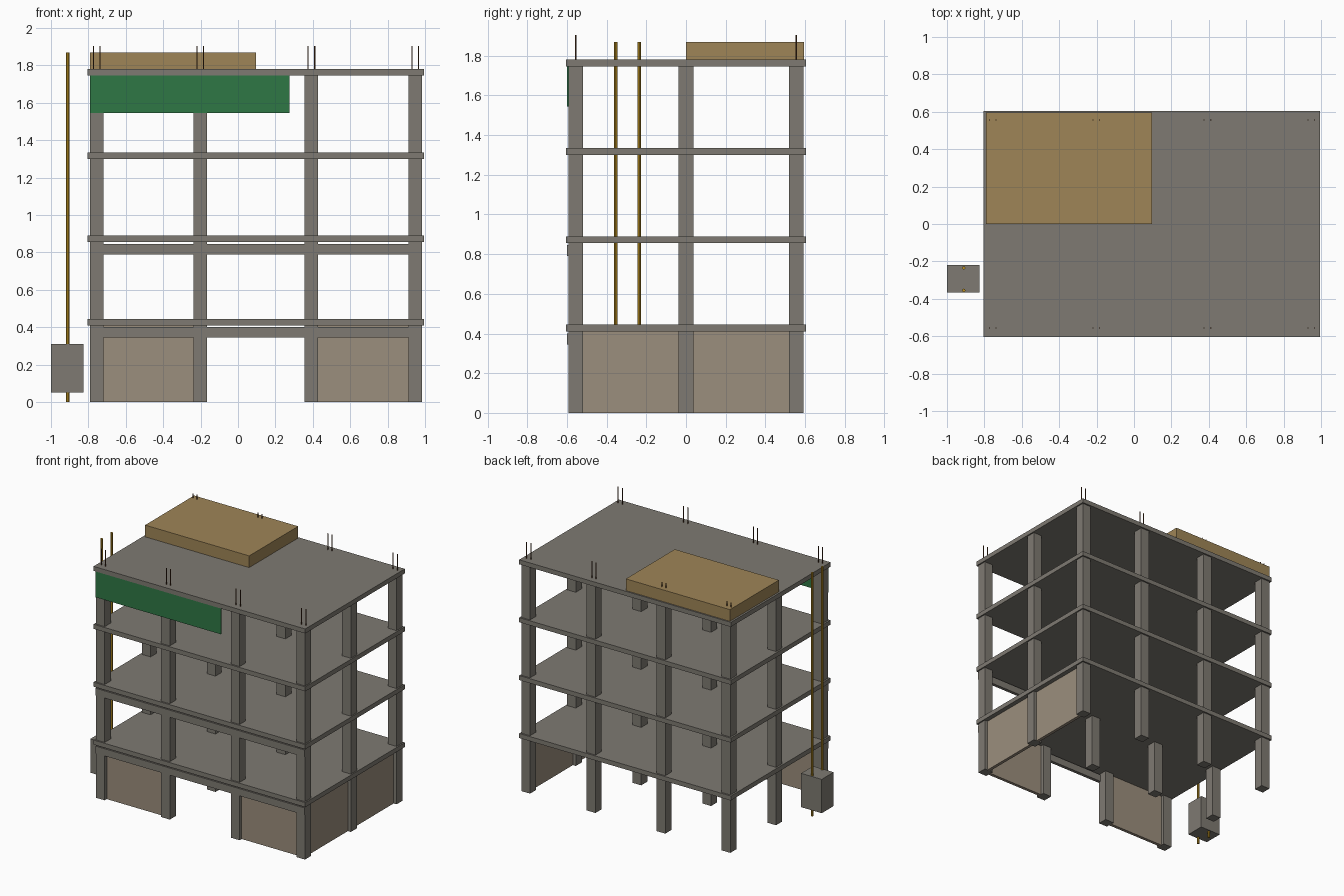
import bpy
import bmesh
from mathutils import Matrix

if "Cube" in bpy.data.objects:
    bpy.data.objects.remove(bpy.data.objects["Cube"])


def material(name, rgb):
    m = bpy.data.materials.new(name)
    m.diffuse_color = (*rgb, 1.0)
    m.use_nodes = True
    m.node_tree.nodes["Principled BSDF"].inputs["Base Color"].default_value = m.diffuse_color
    return m


CONCRETE = material("concrete grey", (0.21, 0.195, 0.168))
PLASTER = material("wall beige", (0.33, 0.272, 0.205))
TIMBER = material("timber tan", (0.345, 0.235, 0.095))
GREEN = material("banner green", (0.028, 0.185, 0.06))
YELLOW = material("mast yellow", (0.52, 0.29, 0.016))
RUST = material("rebar brown", (0.12, 0.05, 0.02))


def finish(name, bm, mat):
    mesh = bpy.data.meshes.new(name)
    bm.to_mesh(mesh)
    bm.free()
    mesh.materials.append(mat)
    obj = bpy.data.objects.new(name, mesh)
    bpy.context.collection.objects.link(obj)
    return obj


def box(name, x, y, z, mat):
    """Box from (min, max) pairs on each axis."""
    bm = bmesh.new()
    centre = [(a + b) / 2 for a, b in (x, y, z)]
    size = [b - a for a, b in (x, y, z)]
    bmesh.ops.create_cube(
        bm, size=1, matrix=Matrix.Translation(centre) @ Matrix.Diagonal((*size, 1)))
    return finish(name, bm, mat)


def rod(name, x, y, z, radius, sides, mat):
    """Upright rod between two heights."""
    bm = bmesh.new()
    bmesh.ops.create_cone(
        bm, cap_ends=True, segments=sides, radius1=radius, radius2=radius,
        depth=z[1] - z[0], matrix=Matrix.Translation((x, y, sum(z) / 2)))
    return finish(name, bm, mat)


COL_X = (-0.755, -0.202, 0.392, 0.948)
COL_Y = (-0.556, 0.0, 0.556)
H = 0.037          # half column width
STOREY = 0.445
SLAB = 0.035

# Floor slabs and the columns of each storey
for level in range(4):
    base = level * STOREY
    top = base + STOREY
    box("floor_slab", (-0.805, 0.995), (-0.605, 0.605), (top - SLAB, top), CONCRETE)
    for cx in COL_X:
        for cy in COL_Y:
            box("column", (cx - H, cx + H), (cy - H, cy + H),
                (base, top - SLAB), CONCRETE)

# Front beams just under the first two slabs
for z in ((0.345, 0.40), (0.79, 0.845)):
    box("front_beam", (-0.79, 0.985), (-0.60, -0.575), z, CONCRETE)

# Ground floor infill walls: outer front bays and the whole right side
for a, b in ((0, 1), (2, 3)):
    box("front_wall", (COL_X[a] + H, COL_X[b] - H), (-0.568, -0.544),
        (0, STOREY - SLAB), PLASTER)
for a, b in ((0, 1), (1, 2)):
    box("side_wall", (0.936, 0.96), (COL_Y[a] + H, COL_Y[b] - H),
        (0, STOREY - SLAB), PLASTER)

# Green banner on the top storey
box("banner", (-0.79, 0.275), (-0.601, -0.593), (1.545, 1.745), GREEN)

# Material stack on the roof
box("roof_stack", (-0.79, 0.095), (0.0, 0.595), (1.78, 1.87), TIMBER)

# Starter bars above the front and back columns
for cx in COL_X:
    for cy in (COL_Y[0], COL_Y[2]):
        for dx in (-0.018, 0.018):
            rod("starter_bar", cx + dx, cy, (1.78, 1.905), 0.0035, 6, RUST)

# Hoist: two masts and the cabin
for y in (-0.355, -0.235):
    rod("hoist_mast", -0.91, y, (0, 1.87), 0.009, 8, YELLOW)
box("hoist_cabin", (-1.0, -0.825), (-0.365, -0.22), (0.05, 0.31), CONCRETE)
